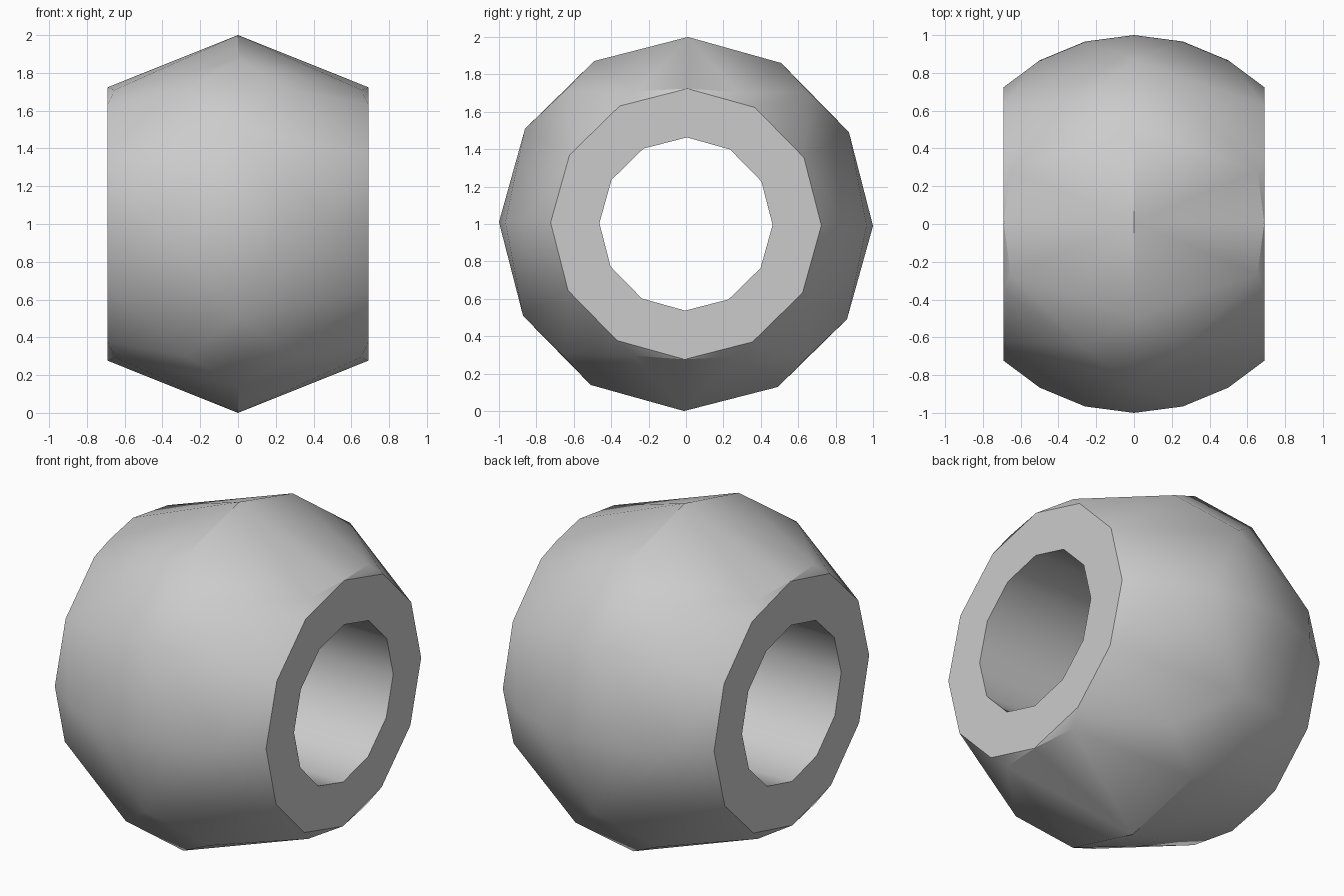
import bpy
import bmesh
from math import sin, cos, radians, sqrt
from mathutils import Matrix, Vector

cube = bpy.data.objects.get("Cube")
if cube:
    bpy.data.objects.remove(cube, do_unlink=True)

HALF = 0.69                      # half length along the hole
CAP_R = sqrt(1 - HALF * HALF)    # radius of the flat ends
HOLE_R = 0.463


def ring(x, radius):
    """Twelve points round the x axis."""
    return [Vector((x, radius * cos(radians(30 * i)), radius * sin(radians(30 * i))))
            for i in range(12)]


def on_sphere(lon, lat):
    a, b = radians(lon), radians(lat)
    return Vector((sin(a) * cos(b), cos(a) * cos(b), sin(b)))


# Points on a unit sphere: middle ring, end rings, equator and diagonal facets
points = ring(0, 1) + ring(HALF, CAP_R) + ring(-HALF, CAP_R)
for base in (0, 180):
    points += [on_sphere(base + lon, 0) for lon in (-30, -15, 15, 30)]
for lat in (-45, 45):
    points += [on_sphere(22.5 + 45 * i, lat) for i in range(8)]

# Faceted outer shell
bm = bmesh.new()
for p in points:
    bm.verts.new(p)
bmesh.ops.convex_hull(bm, input=bm.verts[:])
bm.normal_update()

# Open the flat ends
ends = [f for f in bm.faces if all(abs(abs(v.co.x) - HALF) < 0.001 for v in f.verts)]
bmesh.ops.delete(bm, geom=ends, context="FACES")

# Flat end rings and the hole wall
rims = {}
for side in (-1, 1):
    outer = [min(bm.verts, key=lambda v, p=p: (v.co - p).length)
             for p in ring(side * HALF, CAP_R)]
    inner = [bm.verts.new(p) for p in ring(side * HALF, HOLE_R)]
    rims[side] = inner
    for i in range(12):
        j = (i + 1) % 12
        bm.faces.new((outer[i], outer[j], inner[j], inner[i]))
for i in range(12):
    j = (i + 1) % 12
    bm.faces.new((rims[-1][i], rims[-1][j], rims[1][j], rims[1][i]))
bmesh.ops.recalc_face_normals(bm, faces=bm.faces[:])

# Slight roll about the hole, then stand on the ground
bm.transform(Matrix.Translation((0, 0, 1)) @ Matrix.Rotation(radians(-0.6), 4, "X"))
mesh = bpy.data.meshes.new("bead")
bm.to_mesh(mesh)
bm.free()

bead = bpy.data.objects.new("bead", mesh)
bpy.context.collection.objects.link(bead)

# Plain grey
grey = bpy.data.materials.new("plain_grey")
grey.use_nodes = True
colour = (0.6, 0.6, 0.6, 1)
grey.diffuse_color = colour
grey.node_tree.nodes["Principled BSDF"].inputs["Base Color"].default_value = colour
mesh.materials.append(grey)

bpy.ops.object.select_all(action="DESELECT")
bead.select_set(True)
bpy.context.view_layer.objects.active = bead
bpy.ops.object.shade_smooth_by_angle(angle=radians(30.5))
